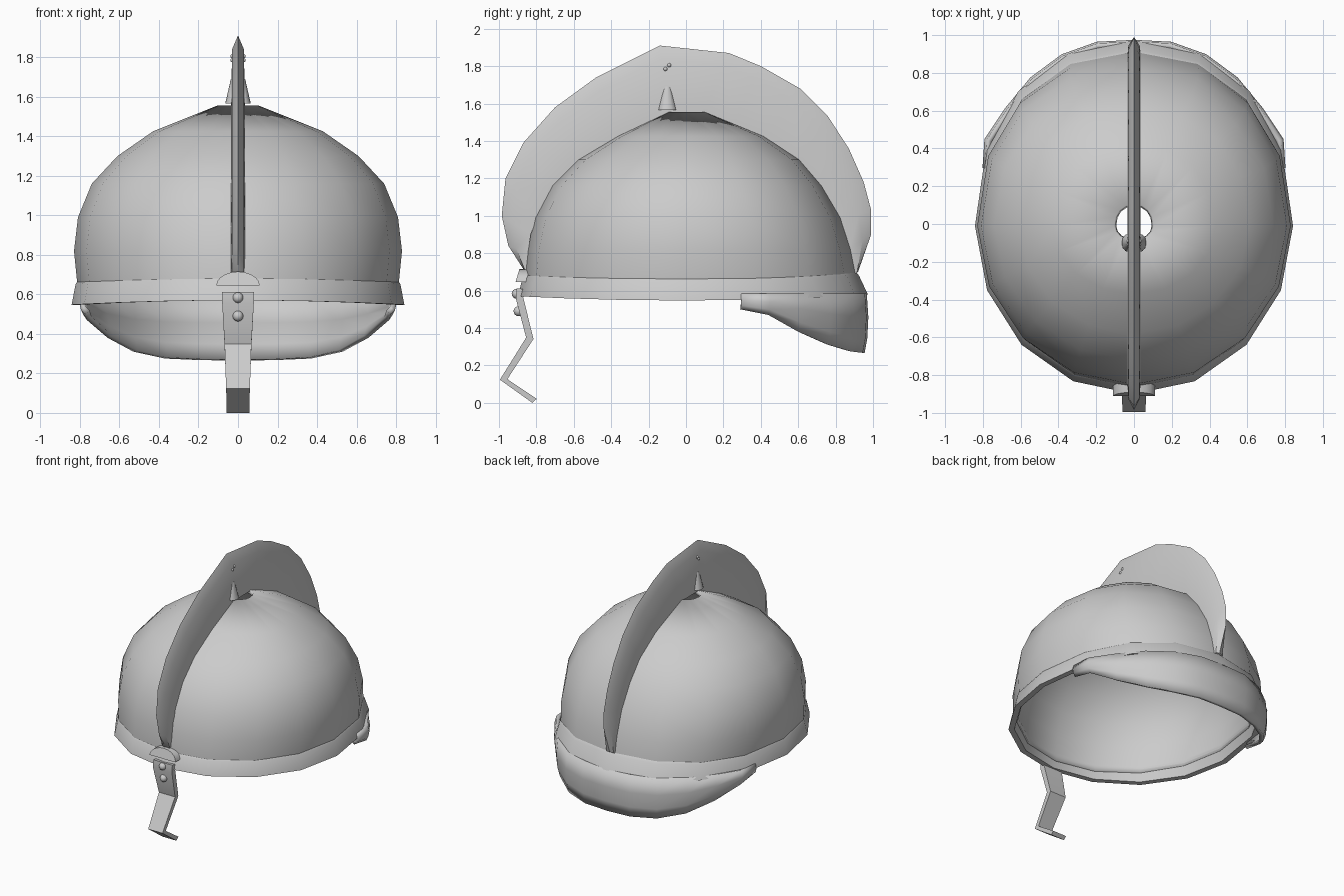
import bpy, bmesh, math
from mathutils import Vector

cube = bpy.data.objects.get("Cube")
if cube:
    bpy.data.objects.remove(cube)

metal = bpy.data.materials.new("pale_grey_metal")
metal.use_nodes = True
COLOUR = (0.6, 0.6, 0.6, 1)
metal.diffuse_color = COLOUR
metal.node_tree.nodes["Principled BSDF"].inputs["Base Color"].default_value = COLOUR


def finish(name, bm, angle=40, thickness=0):
    """Turn a bmesh into a shaded object, optionally thickened inward."""
    bmesh.ops.recalc_face_normals(bm, faces=bm.faces)
    mesh = bpy.data.meshes.new(name)
    bm.to_mesh(mesh)
    bm.free()
    mesh.materials.append(metal)
    ob = bpy.data.objects.new(name, mesh)
    bpy.context.collection.objects.link(ob)
    bpy.ops.object.select_all(action='DESELECT')
    ob.select_set(True)
    bpy.context.view_layer.objects.active = ob
    bpy.ops.object.shade_smooth_by_angle(angle=math.radians(angle))
    if thickness:
        mod = ob.modifiers.new("thickness", 'SOLIDIFY')
        mod.thickness = thickness
        mod.offset = -1
    return ob


def loft(rows, closed=True, caps=False):
    """Bridge successive rows of points; rows may be closed loops."""
    bm = bmesh.new()
    grid = [[bm.verts.new(p) for p in row] for row in rows]
    n = len(grid[0])
    for a, b in zip(grid, grid[1:]):
        for i in range(n if closed else n - 1):
            j = (i + 1) % n
            bm.faces.new((a[i], a[j], b[j], b[i]))
    if caps:
        bm.faces.new(grid[0])
        bm.faces.new(grid[-1])
    return bm


def oval(half_x, front, back, z_front, z_side, z_back, sides=16):
    """Horizontal egg-shaped ring, fuller toward the back."""
    ring = []
    for i in range(sides):
        a = 2 * math.pi * i / sides
        s, c = math.sin(a), -math.cos(a)
        power = 0.92 if c > 0.01 else 1.0
        x = math.copysign(abs(s) ** power, s) * half_x
        y = -0.01 + (c ** power * (back + 0.01) if c > 0 else c * (-front - 0.01))
        z_end = z_back if c > 0 else z_front
        ring.append((x, y, z_side + (z_end - z_side) * c * c))
    return ring


# Dome: half width, front y, back y, height
dome_rows = [(0.105, -0.095, 0.105, 1.555), (0.43, -0.37, 0.42, 1.425),
             (0.61, -0.58, 0.61, 1.30), (0.74, -0.72, 0.73, 1.16),
             (0.81, -0.81, 0.83, 0.99), (0.83, -0.85, 0.885, 0.82),
             (0.815, -0.865, 0.915, 0.67), (0.81, -0.865, 0.92, 0.62)]
finish("dome", loft([oval(x, f, b, z, z, z) for x, f, b, z in dome_rows]),
       60, 0.03)

# Flared rim band, folded round into an inner lip
band = [oval(0.812, -0.86, 0.912, 0.685, 0.665, 0.695),
        oval(0.822, -0.872, 0.925, 0.672, 0.652, 0.68),
        oval(0.842, -0.90, 0.972, 0.57, 0.547, 0.58),
        oval(0.80, -0.86, 0.925, 0.57, 0.547, 0.58),
        oval(0.78, -0.835, 0.885, 0.66, 0.65, 0.67)]
finish("rim_band", loft(band))

# Crest: outer arc and the matching line along the dome, as (y, z)
outer = [(-0.86, 0.70), (-0.95, 0.84), (-0.985, 1.0), (-0.965, 1.2),
         (-0.87, 1.39), (-0.70, 1.58), (-0.48, 1.74), (-0.14, 1.91),
         (0.23, 1.87), (0.40, 1.80), (0.61, 1.68), (0.76, 1.53),
         (0.87, 1.36), (0.95, 1.18), (0.99, 1.03), (0.99, 0.90), (0.92, 0.70)]
inner = [(-0.85, 0.69), (-0.845, 0.80), (-0.83, 0.9), (-0.79, 1.0),
         (-0.71, 1.15), (-0.57, 1.29), (-0.36, 1.42), (-0.09, 1.545),
         (0.10, 1.545), (0.25, 1.48), (0.41, 1.415), (0.60, 1.29),
         (0.72, 1.15), (0.78, 1.06), (0.82, 0.98), (0.875, 0.82), (0.905, 0.69)]
sections = []
for o, i in zip(outer, inner):
    o, i = Vector(o), Vector(i)
    edge = o + (i - o).normalized() * min(0.07, (o - i).length * 0.4)
    sections.append([(-0.035, *i), (-0.03, *edge), (0, *o),
                     (0.03, *edge), (0.035, *i)])
finish("crest", loft(sections, caps=True), 35)

# Strap bent down the front: y, z, half width
strap = [(-0.885, 0.61, 0.08), (-0.89, 0.56, 0.08), (-0.835, 0.345, 0.068),
         (-0.975, 0.125, 0.06), (-0.81, 0.005, 0.057)]
points = [Vector((y, z)) for y, z, w in strap]
rows = []
for k, (p, (y, z, w)) in enumerate(zip(points, strap)):
    along = points[min(k + 1, len(points) - 1)] - points[max(k - 1, 0)]
    side = Vector((along.y, -along.x)).normalized() * 0.02
    a, b = p + side, p - side
    rows.append([(-w, *a), (w, *a), (w, *b), (-w, *b)])
bm = loft(rows, caps=True)
for v in bm.verts:
    v.co.z = max(v.co.z, 0)
finish("face_strap", bm, 30)

# Half-round plate where the crest meets the strap
arch = [(0.11 * math.cos(math.pi * i / 10), 0.645 + 0.07 * math.sin(math.pi * i / 10))
        for i in range(11)]
finish("crest_foot", loft([[(x, y - (0.7 - z) * 0.3, z) for x, z in arch]
                           for y in (-0.895, -0.84)], caps=True), 30)


def ball(name, location, radius):
    bm = bmesh.new()
    bmesh.ops.create_uvsphere(bm, u_segments=12, v_segments=8, radius=radius)
    bmesh.ops.translate(bm, verts=bm.verts, vec=location)
    finish(name, bm, 60)


for label, y, z in (("upper", -0.905, 0.583), ("lower", -0.895, 0.49)):
    ball(label + "_strap_rivet", (0, y, z), 0.027)

# Tapered plume sockets and pins on both faces of the crest
for label, s in (("left", 1), ("right", -1)):
    for offset, z in ((0.01, 1.805), (-0.01, 1.785)):
        ball(label + "_crest_pin", (s * 0.028, -0.1 + offset, z), 0.011)
    rings = []
    for r, x, z in ((0.05, 0.025, 1.565), (0.02, 0.02, 1.69)):
        rings.append([(s * x + 0.8 * r * math.cos(math.pi * i / 6),
                       -0.1 + r * math.sin(math.pi * i / 6), z) for i in range(12)])
    finish(label + "_plume_socket", loft(rings, caps=True))

# Neck guard: half of the lower edge and its top height, mirrored across x
lower = [(0.775, 0.29, 0.50), (0.765, 0.44, 0.47), (0.66, 0.60, 0.38),
         (0.53, 0.76, 0.31), (0.37, 0.88, 0.275), (0.19, 0.945, 0.267),
         (0, 0.955, 0.265)]
lower += [(-x, y, z) for x, y, z in reversed(lower[:-1])]


def guard_row(t, swell):
    """Row between lower edge (t=0) and the rim (t=1), swollen outward."""
    return [(x * (1 + swell), y * (1 + swell * 0.6), z + (0.585 - z) * t)
            for x, y, z in lower]


finish("neck_guard", loft([guard_row(0, 0), guard_row(0.25, 0.025),
                           guard_row(0.6, 0.035), guard_row(1, 0.02)],
                          closed=False), 50, 0.03)
